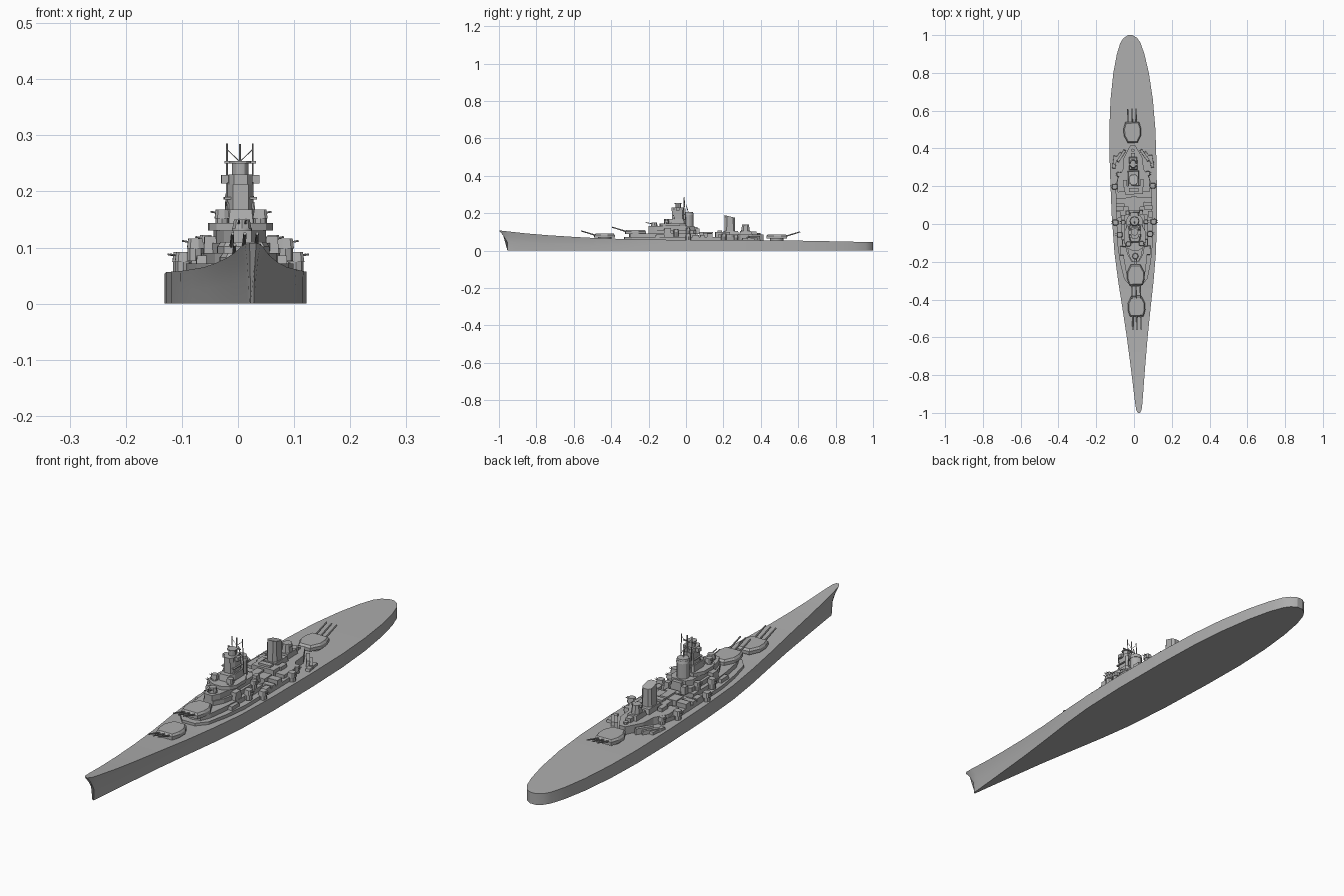
import bpy, bmesh, math
from mathutils import Matrix, Vector

cube = bpy.data.objects.get("Cube")
if cube:
    bpy.data.objects.remove(cube, do_unlink=True)

grey = bpy.data.materials.new("naval grey")
grey.use_nodes = True
grey.diffuse_color = (0.42, 0.42, 0.42, 1)
grey.node_tree.nodes["Principled BSDF"].inputs["Base Color"].default_value = grey.diffuse_color

# The whole ship lies slightly turned about the vertical axis
HEADING = Matrix.Translation((0.003, 0, 0)) @ Matrix.Rotation(0.0235, 4, 'Z')


def finish(name, bm, smooth=False):
    bmesh.ops.recalc_face_normals(bm, faces=bm.faces)
    mesh = bpy.data.meshes.new(name)
    bm.to_mesh(mesh)
    bm.free()
    mesh.materials.append(grey)
    obj = bpy.data.objects.new(name, mesh)
    bpy.context.collection.objects.link(obj)
    obj.matrix_world = HEADING
    if smooth:
        bpy.ops.object.select_all(action='DESELECT')
        obj.select_set(True)
        bpy.context.view_layer.objects.active = obj
        bpy.ops.object.shade_smooth_by_angle(angle=math.radians(30))
    return obj


def prism(name, half, z0, z1, at=(0, 0), turn=0, taper=1.0, slope=0.0):
    """Extrude a half outline mirrored across the centreline."""
    ring = [Vector(p) for p in half] + [Vector((-x, y)) for x, y in reversed(half)]
    mid = sum(ring, Vector((0, 0))) / len(ring)
    place = Matrix.Translation((at[0], at[1], 0)) @ Matrix.Rotation(turn, 4, 'Z')
    bm = bmesh.new()
    low, top = [], []
    for p in ring:
        q = mid + (p - mid) * taper
        low.append(bm.verts.new(place @ Vector((p.x, p.y, z0))))
        top.append(bm.verts.new(place @ Vector((q.x, q.y, z1 + slope * (q.y - mid.y)))))
    bm.faces.new(low)
    bm.faces.new(top)
    for i in range(len(ring)):
        j = (i + 1) % len(ring)
        bm.faces.new((low[i], low[j], top[j], top[i]))
    return finish(name, bm)


def box(name, x, y, w, d, z0, z1, turn=0, taper=1.0, slope=0.0):
    return prism(name, [(w / 2, -d / 2), (w / 2, d / 2)], z0, z1, (x, y), turn, taper, slope)


def rod(name, a, b, r, sides=8, r2=None):
    a, b = Vector(a), Vector(b)
    bm = bmesh.new()
    pose = Matrix.Translation((a + b) / 2) @ (b - a).to_track_quat('Z', 'Y').to_matrix().to_4x4()
    bmesh.ops.create_cone(bm, cap_ends=True, segments=sides, radius1=r, radius2=r2 or r,
                          depth=(b - a).length, matrix=pose)
    return finish(name, bm, sides > 8)


def drum(name, x, y, r, z0, z1, sides=16, r2=None):
    return rod(name, (x, y, z0), (x, y, z1), r, sides, r2)


# Hull: y, half width at deck, half width at keel, deck height
STATIONS = [(-1, .006, .003, .108), (-.985, .014, .005, .106), (-.95, .019, .008, .102),
            (-.85, .029, .017, .091), (-.74, .040, .029, .082), (-.6, .055, .046, .073),
            (-.45, .074, .068, .065), (-.3, .094, .091, .061), (-.15, .110, .109, .058),
            (.05, .120, .120, .057), (.3, .124, .124, .056), (.5, .122, .122, .054),
            (.66, .112, .112, .052), (.8, .094, .094, .049), (.9, .073, .073, .047),
            (.96, .053, .052, .046), (.985, .036, .035, .045), (1, .012, .012, .045)]
bm = bmesh.new()
sections = []
for y, top, keel, z in STATIONS:
    stem = y if y > -.8 else -.8 + (y + .8) * .775
    side = [(keel, stem, 0), (keel + (top - keel) * .2, stem, z * .42),
            (keel + (top - keel) * .55, (y + stem) / 2, z * .75), (top, y, z)]
    sections.append([bm.verts.new(p) for p in side] +
                    [bm.verts.new((-x, v, w)) for x, v, w in reversed(side)])
for a, b in zip(sections, sections[1:]):
    for i in range(8):
        j = (i + 1) % 8
        bm.faces.new((a[i], a[j], b[j], b[i]))
bm.faces.new(sections[0])
bm.faces.new(sections[-1])
finish("hull", bm, True)


# Main gun turrets
def turret(name, y, z, facing):
    turn = math.pi if facing < 0 else 0
    shape = [(.036, .055), (.046, .022), (.046, -.015), (.026, -.055)]
    drum(name + "_barbette", 0, y, .036, .045, z + .002)
    prism(name + "_house", shape, z, z + .013, (0, y), turn)
    prism(name + "_roof", shape, z + .013, z + .021, (0, y), turn, .88)
    for i in (-1, 0, 1):
        rod(f"{name}_barrel_{i + 2}", (i * .022, y + facing * .04, z + .01),
            (i * .022, y + facing * .125, z + .036), .0038, 8, .0028)


turret("forward_turret", -.435, .069, -1)
turret("raised_turret", -.27, .089, -1)
turret("aft_turret", .485, .064, 1)

# Stepped deckhouses
prism("main_deckhouse", [(.028, -.33), (.062, -.29), (.082, -.2), (.094, -.1),
                         (.096, .2), (.08, .26)], .045, .072)
prism("forward_deckhouse", [(.032, -.3), (.05, -.26), (.062, -.18), (.07, -.08), (.07, .05)], .07, .09)
prism("aft_deckhouse", [(.085, .17), (.085, .24), (.055, .29), (.05, .35), (.014, .415)], .045, .086)
prism("bridge_base", [(.02, -.2), (.042, -.16), (.055, -.1), (.055, .04), (.04, .06)], .088, .108)
prism("bridge_mid", [(.016, -.2), (.032, -.17), (.044, -.11), (.046, .02), (.03, .045)], .105, .13)
prism("bridge_ledge", [(.018, -.14), (.044, -.125), (.057, -.1), (.057, -.04), (.035, .0)], .13, .144)

# Forward secondary turret
drum("secondary_base", 0, -.17, .018, .128, .134)
drum("secondary_house", 0, -.17, .017, .134, .15, 8, .014)
for s in (-1, 1):
    rod("secondary_barrel", (s * .006, -.18, .143), (s * .006, -.215, .15), .002, 6)

# Command tower
prism("tower_foot", [(.022, -.1), (.032, -.07), (.032, -.01), (.02, .0)], .14, .168, taper=.88)
prism("tower_shaft", [(.014, -.075), (.023, -.06), (.023, -.02), (.014, -.012)], .16, .216)
box("tower_platform", 0, -.045, .058, .05, .186, .19)
prism("tower_bridge", [(.012, -.078), (.021, -.066), (.021, -.03), (.014, -.015)], .212, .23)
box("rangefinder_arm", 0, -.045, .068, .02, .214, .229)
drum("director", 0, -.042, .0145, .229, .252, 12)
drum("director_cap", 0, -.042, .019, .25, .254, 12)

# Forward funnel with its cap
drum("funnel", 0, .015, .024, .1, .2, 12)
drum("funnel_cap", 0, .015, .026, .19, .206, 12, .022)
box("funnel_vent", 0, .05, .05, .025, .07, .125, 0, .8)

# Masts, yard and stays
box("yard", 0, -.03, .056, .004, .25, .254)
for s in (-1, 1):
    rod("side_mast", (s * .023, .0, .12), (s * .023, -.01, .285), .0018, 6)
    rod("tower_leg", (s * .03, -.11, .1), (s * .022, -.06, .18), .003, 6)
    rod("mast_stay", (s * .002, -.012, .255), (s * .023, -.01, .275), .0008, 4)
    rod("lower_stay", (s * .023, -.005, .205), (s * .004, -.01, .245), .0008, 4)
rod("centre_mast", (0, -.012, .2), (0, -.012, .285), .0022, 6)
rod("rear_mast", (0, .045, .1), (0, .0, .245), .0018, 6)

# Aft stack and aft director
box("aft_stack_base", 0, .24, .06, .085, .084, .105, 0, .88)
prism("aft_stack", [(.012, -.03), (.022, -.018), (.022, .018), (.012, .028)],
      .1, .182, (0, .235), 0, .92, -.25)
box("aft_director_base", 0, .32, .045, .07, .084, .105, 0, .85)
prism("aft_director", [(.008, -.024), (.018, -.012), (.018, .012), (.008, .024)],
      .1, .138, (0, .318), 0, .75)
box("aft_director_arm", 0, .315, .044, .012, .128, .138)
box("aft_locker", 0, .365, .022, .022, .084, .102)
drum("aft_pedestal", 0, .39, .009, .08, .094, 8)

# Midship houses on the centreline
box("midship_platform", 0, .18, .096, .045, .07, .1)
box("midship_hatch", 0, .18, .05, .022, .1, .108)
box("midship_house", 0, .115, .105, .05, .07, .093)
box("midship_skylight", 0, .115, .03, .06, .093, .1)
box("midship_trunk", 0, .082, .06, .02, .07, .098)


# Small gun mounts on the sides
def side_mount(s, x, y, z, size):
    shape = [(size * .35, -size * .55), (size * .55, -size * .2),
             (size * .55, size * .35), (size * .35, size * .55)]
    drum("mount_base", s * x, y, size * .5, z - .022, z, 8)
    prism("mount_house", shape, z, z + size * .65, (s * x, y), -s * math.pi / 2, .82)
    for k in (-1, 1):
        rod("mount_barrel", (s * x, y + k * .005, z + size * .35),
            (s * (x + size * .85), y + k * .005, z + size * .5), .0016, 6)


for s in (-1, 1):
    for x, y, z, size in [(.1, .2, .074, .028), (.1, .01, .074, .028), (.08, -.055, .098, .028),
                          (.06, .01, .108, .022), (.034, -.105, .152, .024), (.075, .265, .07, .024)]:
        side_mount(s, x, y, z, size)
    # Side houses, lockers and stowed boats
    drum("upper_mount_post", s * .034, -.105, .009, .14, .154, 8)
    box("side_house", s * .075, .125, .042, .03, .07, .09)
    box("side_long_house", s * .076, .085, .042, .022, .07, .083)
    box("side_locker", s * .085, .05, .022, .035, .07, .084)
    box("bridge_wing", s * .055, -.1, .024, .04, .088, .12, 0, .85)
    box("forward_locker", s * .07, -.14, .022, .05, .07, .086, 0, .9)
    box("searchlight_house", s * .036, .06, .022, .026, .088, .118, 0, .8)
    box("aft_side_locker", s * .045, .215, .02, .04, .084, .1)
    for k in (0, 1):
        box("stowed_boat", s * (.062 + k * .021), .362 - k * .012, .015, .075,
            .05, .078 - k * .008, s * .6, .9)
    box("deck_boat", s * .098, .33, .018, .07, .05, .066, s * .15, .9)
